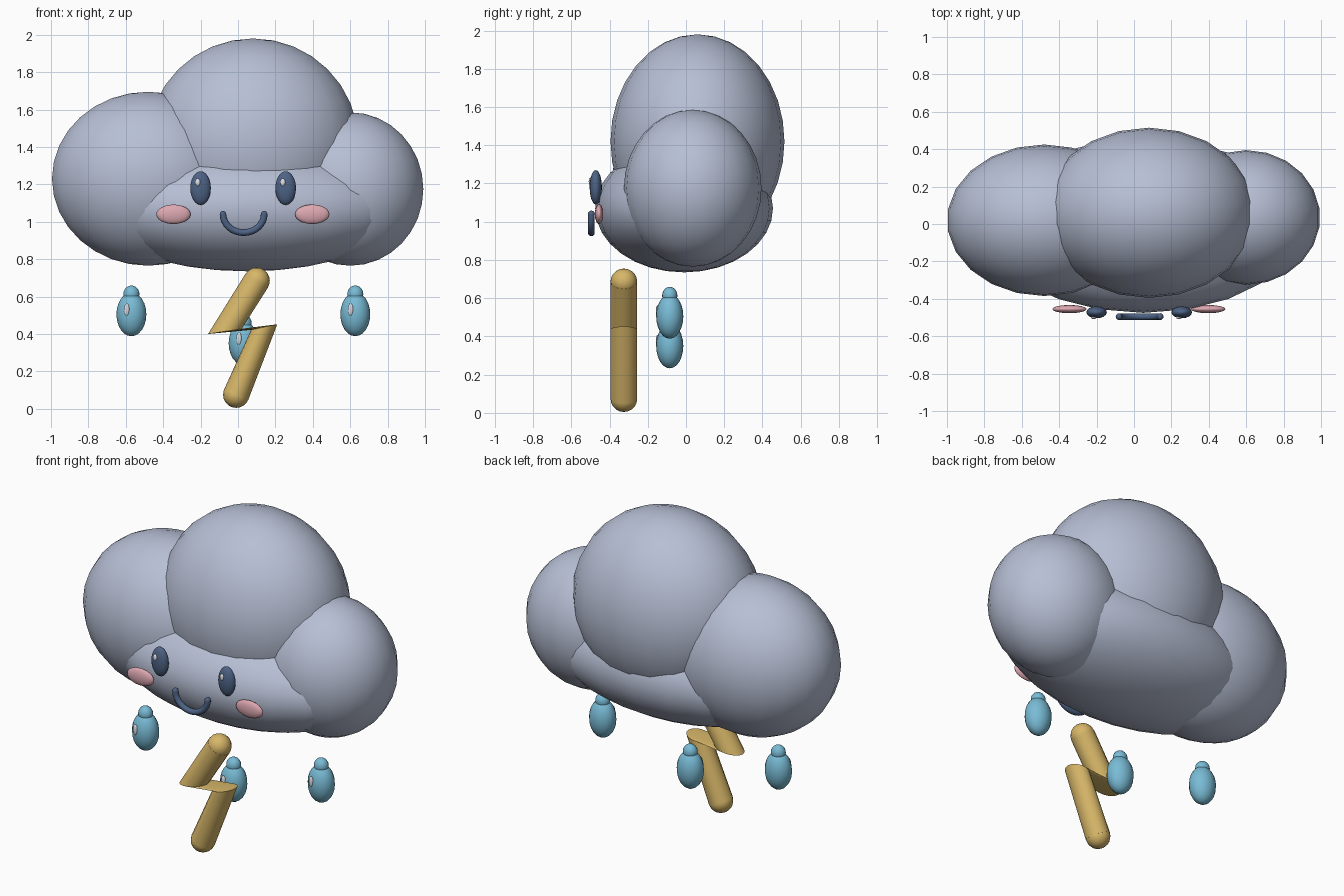
import bpy, bmesh, math
from mathutils import Vector

if "Cube" in bpy.data.objects:
    bpy.data.objects.remove(bpy.data.objects["Cube"])


def material(name, rgb):
    m = bpy.data.materials.new(name)
    m.diffuse_color = (*rgb, 1)
    m.use_nodes = True
    m.node_tree.nodes["Principled BSDF"].inputs["Base Color"].default_value = m.diffuse_color
    return m


CLOUD = material("cloud grey", (0.47, 0.52, 0.66))
NAVY = material("slate blue", (0.075, 0.125, 0.235))
PINK = material("blush pink", (0.72, 0.39, 0.44))
WATER = material("water blue", (0.19, 0.50, 0.67))
GOLD = material("bolt gold", (0.68, 0.47, 0.14))
SHINE = material("shine white", (0.78, 0.80, 0.86))


def finish(bm, name, mat, angle):
    bmesh.ops.recalc_face_normals(bm, faces=bm.faces)
    me = bpy.data.meshes.new(name)
    bm.to_mesh(me)
    bm.free()
    me.materials.append(mat)
    ob = bpy.data.objects.new(name, me)
    bpy.context.collection.objects.link(ob)
    bpy.ops.object.select_all(action='DESELECT')
    ob.select_set(True)
    bpy.context.view_layer.objects.active = ob
    bpy.ops.object.shade_smooth_by_angle(angle=math.radians(angle))
    return ob


def add_ball(bm, centre, radii, seg=16, rings=12):
    vs = bmesh.ops.create_uvsphere(bm, u_segments=seg, v_segments=rings, radius=1)["verts"]
    for v in vs:
        v.co = Vector(c + r * p for c, r, p in zip(centre, radii, v.co))


def ball(name, mat, centre, radii, seg=16, rings=12):
    bm = bmesh.new()
    add_ball(bm, centre, radii, seg, rings)
    return finish(bm, name, mat, 80)


def tube(name, mat, sections, y, r, sides, angle):
    """Round-ended tube; each section is a pair of opposite (x, z) edge points."""
    bm = bmesh.new()
    loops = []
    for (ax, az), (bx, bz) in sections:
        loop = []
        for i in range(sides):
            t = 2 * math.pi * i / sides
            k = 0.5 + 0.5 * math.cos(t)
            loop.append(bm.verts.new((ax + (bx - ax) * k, y + r * math.sin(t), az + (bz - az) * k)))
        loops.append(loop)
    for p, q in zip(loops, loops[1:]):
        for i in range(sides):
            j = (i + 1) % sides
            bm.faces.new((p[i], p[j], q[j], q[i]))
    bm.faces.new(loops[0])
    bm.faces.new(loops[-1])
    for a, b in (sections[0], sections[-1]):
        add_ball(bm, ((a[0] + b[0]) / 2, y, (a[1] + b[1]) / 2), (r, r, r), sides, 10)
    return finish(bm, name, mat, angle)


# Cloud puffs
for name, c, r in (
    ("cloud_top", (0.08, 0.06, 1.42), (0.57, 0.455, 0.56)),
    ("cloud_left", (-0.48, 0.02, 1.23), (0.52, 0.405, 0.465)),
    ("cloud_right", (0.60, 0.035, 1.175), (0.395, 0.36, 0.41)),
    ("cloud_base", (0.05, -0.01, 1.07), (0.84, 0.465, 0.335)),
):
    ball(name, CLOUD, c, r, 22, 16)

# Eyes, eye shines and cheeks
for side, ex, cx in (("left", -0.20, -0.345), ("right", 0.255, 0.397)):
    ball(side + "_eye", NAVY, (ex, -0.472, 1.18), (0.055, 0.032, 0.09))
    ball(side + "_eye_shine", SHINE, (ex - 0.015, -0.499, 1.21), (0.014, 0.010, 0.021), 10, 8)
    ball(side + "_cheek", PINK, (cx, -0.455, 1.04), (0.092, 0.022, 0.052))

# Smiling mouth
arc = []
for i in range(17):
    t = math.pi * (1 + i / 16)
    c, s = math.cos(t), math.sin(t)
    arc.append(((0.03 + 0.092 * c, 1.04 + 0.080 * s), (0.03 + 0.128 * c, 1.04 + 0.116 * s)))
tube("mouth", NAVY, arc, -0.495, 0.018, 10, 60)

# Rain drops: body, rounded tip and shine
for side, x, z in (("left", -0.57, 0.505), ("middle", 0.03, 0.35), ("right", 0.627, 0.505)):
    bm = bmesh.new()
    add_ball(bm, (x, -0.085, z), (0.08, 0.071, 0.117))
    add_ball(bm, (x, -0.085, z + 0.108), (0.043, 0.040, 0.046))
    finish(bm, side + "_drop", WATER, 60)
    ball(side + "_drop_shine", SHINE, (x - 0.025, -0.149, z + 0.025), (0.015, 0.009, 0.034), 10, 8)

# Lightning bolt with mitred zigzag corners
tube("lightning_bolt", GOLD, [
    ((0.04, 0.722), (0.16, 0.648)),
    ((-0.16, 0.400), (0.02, 0.428)),
    ((0.07, 0.422), (0.21, 0.452)),
    ((-0.075, 0.102), (0.055, 0.048)),
], -0.325, 0.07, 16, 35)
